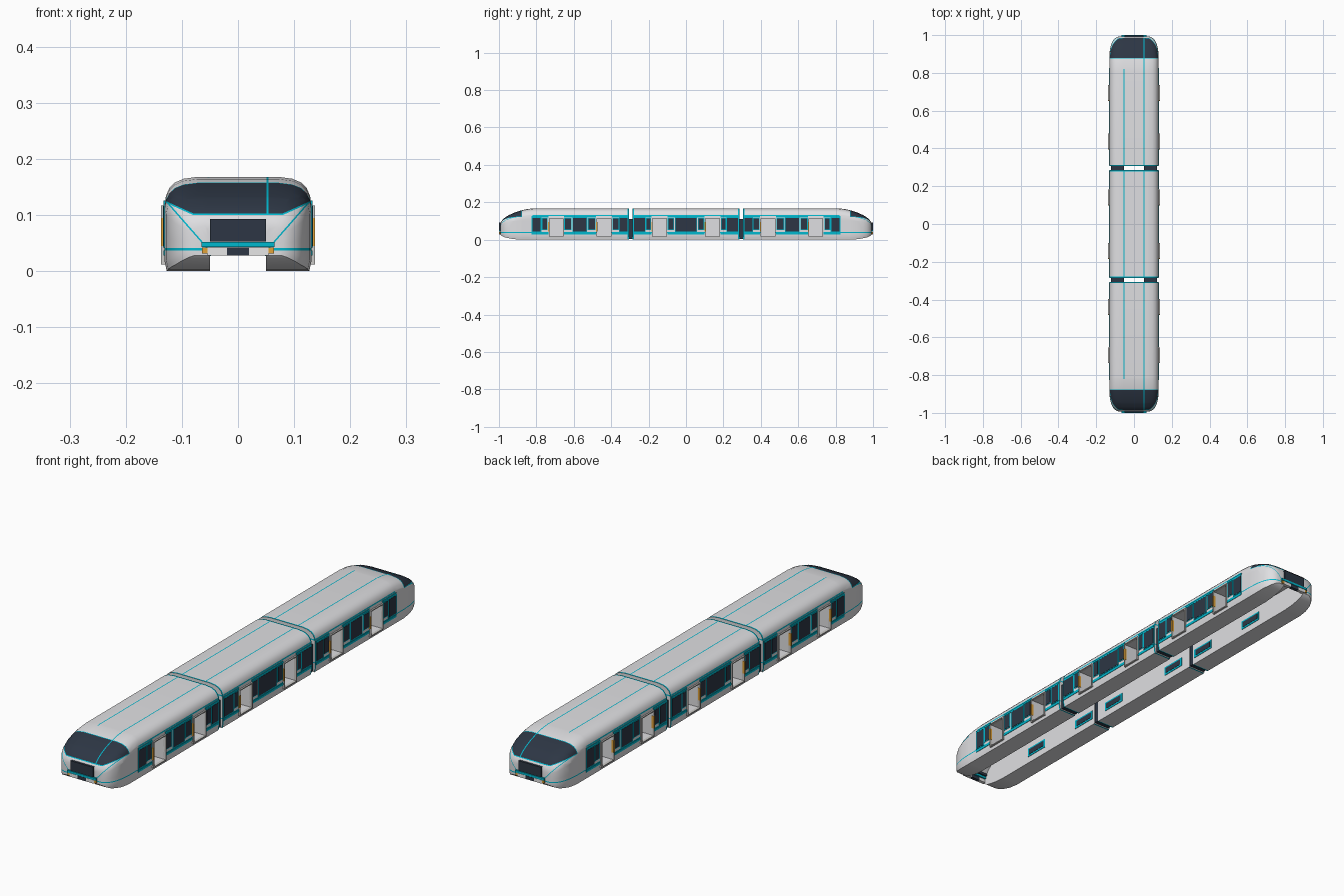
import bpy, bmesh, math
from mathutils import Vector

if "Cube" in bpy.data.objects:
    bpy.data.objects.remove(bpy.data.objects["Cube"])

def material(name, rgb):
    m = bpy.data.materials.new(name)
    m.diffuse_color = (*rgb, 1)
    m.use_nodes = True
    m.node_tree.nodes["Principled BSDF"].inputs["Base Color"].default_value = m.diffuse_color
    return m

WHITE = material("body_white", (0.74, 0.74, 0.76))
NAVY = material("dark_glass", (0.026, 0.037, 0.058))
CYAN = material("cyan_trim", (0.0, 0.48, 0.62))
ORANGE = material("amber", (0.75, 0.36, 0.04))
DOOR = material("door_grey", (0.6, 0.59, 0.57))
LAMP = material("lamp_white", (0.85, 0.85, 0.85))

# Hull section: fractions of half width and of height, from skirt to roof centre
OUTER = [(0.97, 0), (1, 0.12), (1, 0.4), (1, 0.7), (0.98, 0.8), (0.935, 0.88),
         (0.86, 0.94), (0.74, 0.98), (0.55, 1), (0.3, 1), (0, 1)]
# Channel for the beam: fractions of channel half width and height
INNER = [(1, 0), (1, 0.25), (1, 0.6), (1, 1), (0.9, 1), (0.8, 1),
         (0.65, 1), (0.5, 1), (0.35, 1), (0.2, 1), (0, 1)]
# Nose stations: y, half width, roof, skirt bottom, channel top
NOSE = [(-0.993, 0.080, 0.082, 0.028, 0.031), (-0.989, 0.092, 0.095, 0.024, 0.04),
        (-0.981, 0.104, 0.107, 0.018, 0.055), (-0.967, 0.114, 0.119, 0.012, 0.075),
        (-0.948, 0.122, 0.131, 0.008, 0.09), (-0.92, 0.128, 0.144, 0.003, 0.095),
        (-0.88, 0.131, 0.157, 0, 0.095), (-0.85, 0.131, 0.164, 0, 0.095),
        (-0.81, 0.131, 0.168, 0, 0.095)]
DOORS = (0.142, 0.438, 0.694)

def ring(bm, y, w, t, b, c):
    """Closed U section as outer and inner loops of equal length."""
    def loop(half, wid, top):
        pts = [(f * wid, b + g * (top - b)) for f, g in half]
        pts += [(-x, z) for x, z in pts[-2::-1]]
        return [bm.verts.new((x, y, z)) for x, z in pts]
    return loop(OUTER, w, t), loop(INNER, 0.05, c)

def cut(bm, co, no):
    bmesh.ops.bisect_plane(bm, geom=bm.verts[:] + bm.edges[:] + bm.faces[:],
                           dist=1e-6, plane_co=co, plane_no=no)

def glass_edge(x):
    """Height of the lower windscreen border."""
    return 0.1 + max(0, abs(x) - 0.08) * 0.45

def paint(c, n, ends):
    """Material slot from face position: 0 body, 1 glass, 2 trim."""
    x, y, z = abs(c.x), abs(c.y), c.z
    if x < 0.0505 and z < 0.0955 and y < 0.97:
        return 0
    if any(abs(c.y - e) < 0.006 for e in ends) and abs(n.y) < 0.9:
        return 2
    if n.z > 0.1 and z > 0.1 and (0.0505 < c.x < 0.0545 or
                                  (-0.0545 < c.x < -0.0505 and y < 0.82)):
        return 2
    if x > 0.06 and 0.037 < z < 0.041:
        return 2
    if y < 0.82 and x > 0.1 and 0.128 < z < 0.133:
        return 2
    if y > 0.877:
        g = z - glass_edge(x)
        if g > 0.003:
            return 2 if y < 0.88 else 1
        if g > 0:
            return 2
        if x > 0.06 and 0 < (z - 0.045) - 1.14 * (x - 0.06) < 0.004:
            return 2
    return 0

def car(name, stations, ends, cutter):
    bm = bmesh.new()
    rings = [ring(bm, *s) for s in stations]
    for (o1, i1), (o2, i2) in zip(rings, rings[1:]):
        for a, b in ((o1, o2), (i2, i1)):
            for k in range(len(a) - 1):
                bm.faces.new((a[k], a[k + 1], b[k + 1], b[k]))
        for k in (0, -1):
            bm.faces.new((o1[k], o2[k], i2[k], i1[k]))
    for o, i in (rings[0], rings[-1]):
        for k in range(len(o) - 1):
            bm.faces.new((o[k], o[k + 1], i[k + 1], i[k]))
    bmesh.ops.recalc_face_normals(bm, faces=bm.faces[:])
    # Cut borders of all painted lines
    for z in (0.037, 0.041, 0.128, 0.133):
        cut(bm, (0, 0, z), (0, 0, 1))
    for x in (-0.0545, -0.0505, 0.0505, 0.0545):
        cut(bm, (x, 0, 0), (1, 0, 0))
    for e in ends:
        for d in (0.006, -0.006):
            cut(bm, (0, e + d, 0), (0, 1, 0))
    if len(ends) == 1:
        sy = -1 if ends[0] < 0 else 1
        for y in (0.82, 0.877, 0.88):
            cut(bm, (0, sy * y, 0), (0, 1, 0))
        for d in (0, 0.003):
            cut(bm, (0, 0, 0.1 + d), (0, 0, 1))
            for s in (-1, 1):
                cut(bm, (s * 0.08, 0, 0.1 + d), (-0.45 * s, 0, 1))
        for d in (0, 0.004):
            for s in (-1, 1):
                cut(bm, (s * 0.06, 0, 0.045 + d), (-1.14 * s, 0, 1))
    for f in bm.faces:
        f.material_index = paint(f.calc_center_median(), f.normal, ends)
    me = bpy.data.meshes.new(name)
    bm.to_mesh(me)
    bm.free()
    for m in (WHITE, NAVY, CYAN):
        me.materials.append(m)
    ob = bpy.data.objects.new(name, me)
    bpy.context.collection.objects.link(ob)
    # Open the doorways
    mod = ob.modifiers.new("doorways", 'BOOLEAN')
    mod.operation, mod.solver, mod.object = 'DIFFERENCE', 'EXACT', cutter
    done = bpy.data.meshes.new_from_object(ob.evaluated_get(bpy.context.evaluated_depsgraph_get()))
    ob.modifiers.clear()
    ob.data = done
    done.shade_smooth()
    done.set_sharp_from_angle(angle=math.radians(35))

def boxes(name, mat, items):
    """One object from boxes given as (x0, x1, y0, y1, z0, z1)."""
    bm = bmesh.new()
    for x0, x1, y0, y1, z0, z1 in items:
        vs = bmesh.ops.create_cube(bm, size=1)["verts"]
        for v in vs:
            v.co = Vector(((x0 + x1) / 2 + v.co.x * (x1 - x0),
                           (y0 + y1) / 2 + v.co.y * (y1 - y0),
                           (z0 + z1) / 2 + v.co.z * (z1 - z0)))
    me = bpy.data.meshes.new(name)
    bm.to_mesh(me)
    bm.free()
    me.materials.append(mat)
    ob = bpy.data.objects.new(name, me)
    bpy.context.collection.objects.link(ob)
    return ob

def mirrored(items, ends=(1, -1)):
    """Repeat boxes on both sides and, by default, both ends."""
    out = []
    for x0, x1, y0, y1, z0, z1 in items:
        for sx in (1, -1):
            for sy in ends:
                out.append((*sorted((sx * x0, sx * x1)),
                            *sorted((sy * y0, sy * y1)), z0, z1))
    return out

# Three hulls with open doorways
cutter = boxes("doorway_cutter", WHITE, mirrored([(0.056, 0.2, d - 0.037, d + 0.037, 0.0163, 0.1133)
                                                  for d in DOORS]))
cutter.hide_render = True
FULL = (0.131, 0.168, 0, 0.095)
front = NOSE + [(-0.306, *FULL)]
car("front_car", front, [-0.306], cutter)
car("middle_car", [(-0.285, *FULL), (0.285, *FULL)], [-0.285, 0.285], cutter)
car("rear_car", [(-s[0], *s[1:]) for s in front], [0.306], cutter)
bpy.data.objects.remove(cutter)

# Side joints between the cars
boxes("car_joints", NAVY, mirrored([(0.052, 0.122, 0.283, 0.308, 0.004, 0.112)]))

# Door frames, with an amber marker on one edge
bars = []
for d in DOORS:
    for s in (-1, 1):
        bars.append((0.126, 0.137, *sorted((d + s * 0.037, d + s * 0.041)), 0.012, 0.117))
    bars += [(0.126, 0.137, d - 0.037, d + 0.037, z, z + 0.004) for z in (0.0125, 0.113)]
boxes("door_frames", DOOR, mirrored(bars))
boxes("door_markers", ORANGE, mirrored([(0.128, 0.1372, s * d - 0.043, s * d - 0.036, 0.045, 0.095)
                                        for d in DOORS for s in (1, -1)], (1,)))

# Side windows with cyan frames
small = [(0.744, 0.768), (0.615, 0.647), (0.487, 0.522),
         (0.362, 0.39), (0.19, 0.212), (0.067, 0.094)]
tall = [(0.777, 0.822), (0.532, 0.603), (0.314, 0.355), (0.22, 0.278), (0.0, 0.055)]
panes = [(a, b, 0.055, 0.114) for a, b in small] + [(a, b, 0.044, 0.116) for a, b in tall]
boxes("side_windows", NAVY, mirrored([(0.128, 0.1335, a, b, z0, z1) for a, b, z0, z1 in panes]))
boxes("window_frames", CYAN, mirrored([(0.128, 0.1325, max(0, a - 0.004), b + 0.004,
                                        z0 - 0.003, z1 + 0.003) for a, b, z0, z1 in panes]))

# Cyan bands above and below the windows, interrupted by the doors
spans = [(0, 0.1), (0.184, 0.28), (0.312, 0.396), (0.48, 0.652), (0.736, 0.825)]
boxes("side_bands", CYAN, mirrored([(0.126, 0.1328, a, b, z0, z1) for a, b in spans
                                    for z0, z1 in ((0.118, 0.126), (0.028, 0.037))]))

# Guide plates inside the beam channel
guides = (0.185, 0.37, 0.665)
boxes("guide_plates", NAVY, mirrored([(0.047, 0.051, g - 0.045, g + 0.045, 0.035, 0.058)
                                      for g in guides]))
boxes("guide_plate_trim", CYAN, mirrored([(0.048, 0.051, g - 0.053, g + 0.053, 0.027, 0.064)
                                          for g in guides]))

# Nose panel, trim strip and lamp bar at both ends
boxes("nose_panels", NAVY, mirrored([(0, 0.05, 0.975, 0.9985, 0.053, 0.093),
                                     (0, 0.02, 0.985, 0.999, 0.028, 0.042)]))
boxes("nose_strips", CYAN, mirrored([(0, 0.065, 0.98, 1.0, 0.043, 0.052)]))
boxes("headlamps", LAMP, mirrored([(0.02, 0.054, 0.985, 0.999, 0.028, 0.042)]))
boxes("marker_lamps", ORANGE, mirrored([(0.054, 0.064, 0.98, 0.999, 0.031, 0.042)]))
